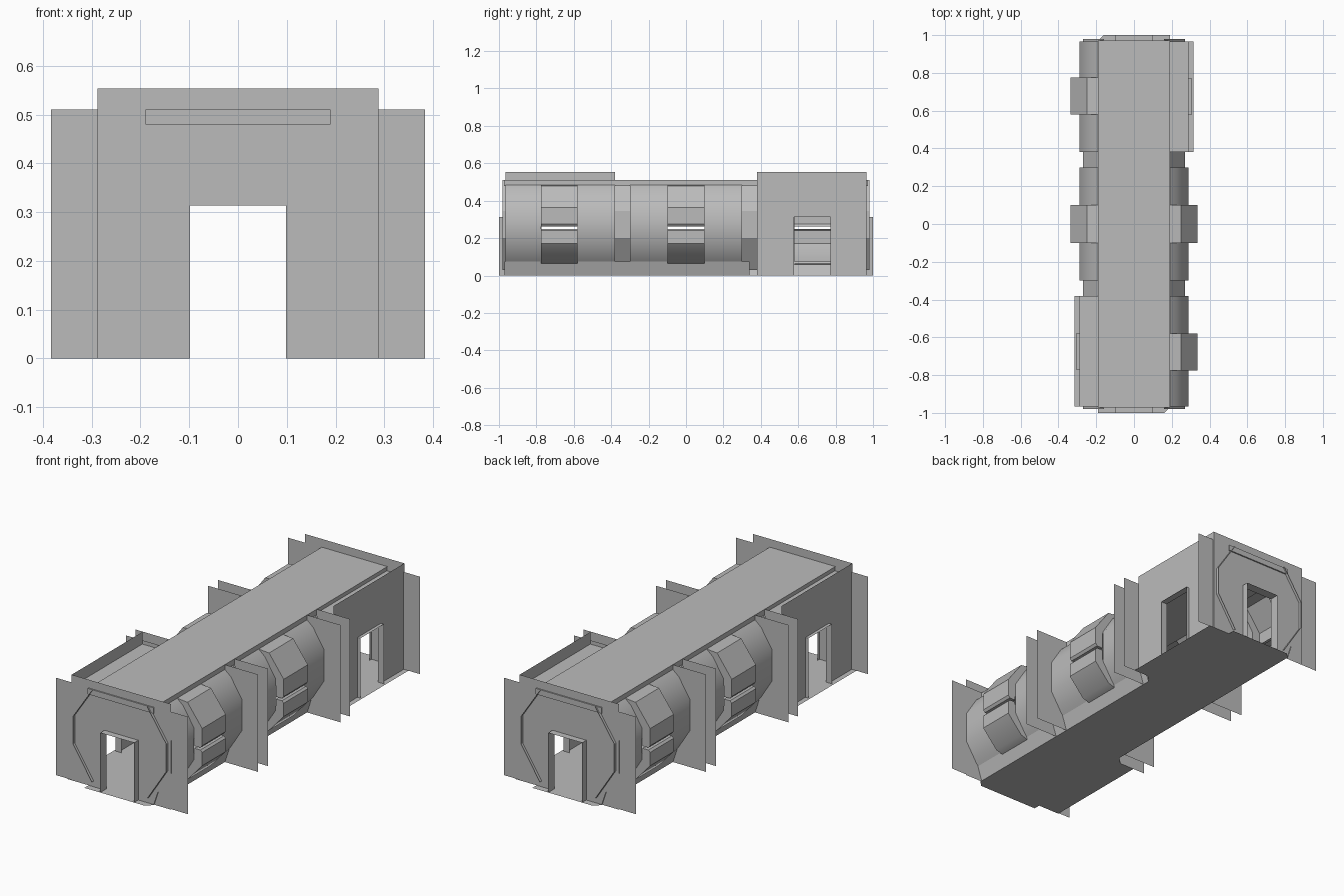
import bpy
import math

cube = bpy.data.objects.get("Cube")
if cube:
    bpy.data.objects.remove(cube, do_unlink=True)

grey = bpy.data.materials.new("plain grey")
grey.use_nodes = True
COLOUR = (0.5, 0.5, 0.5, 1)
grey.diffuse_color = COLOUR
grey.node_tree.nodes["Principled BSDF"].inputs["Base Color"].default_value = COLOUR

WALL, END, SPLIT, JOINT = 0.288, 0.965, 0.38, 0.30
DOOR, DOOR_TOP, ROOF, PARAPET = 0.098, 0.313, 0.51, 0.553


def make(name, verts, faces, smooth=False):
    mesh = bpy.data.meshes.new(name)
    mesh.from_pydata(verts, [], faces)
    mesh.materials.append(grey)
    obj = bpy.data.objects.new(name, mesh)
    bpy.context.collection.objects.link(obj)
    if smooth:
        bpy.ops.object.select_all(action="DESELECT")
        obj.select_set(True)
        bpy.context.view_layer.objects.active = obj
        bpy.ops.object.shade_smooth_by_angle(angle=math.radians(35))
    return obj


def flat(name, points, y, s=1):
    """Upright sheet across the corridor, s = -1 turns it half round."""
    return make(name, [(s * x, s * y, z) for x, z in points], [range(len(points))])


def shell(name, profile, y0, y1, s=1, closed=False, smooth=False):
    """Sweep an (x, z) profile along y."""
    n = len(profile)
    verts = [(s * x, s * y, z) for y in (y0, y1) for x, z in profile]
    faces = [(i, i + 1, n + i + 1, n + i) for i in range(n - 1)]
    if closed:
        faces += [(n - 1, 0, n, 2 * n - 1), tuple(range(n)), tuple(range(n, 2 * n))]
    return make(name, verts, faces, smooth)


# Cross-sections of the corridor's side
inner = [(0.16, ROOF), (0.27, 0.345), (0.27, 0.2), (0.16, 0.03)]
module = [(0.19, 0.485), (0.225, 0.455), (0.288, 0.355), (0.288, 0.19), (0.225, 0.09), (0.2, 0.06)]
upper_rib = [(0.19, 0.485), (0.25, 0.48), (0.335, 0.365), (0.335, 0.275), (0.325, 0.262), (0.29, 0.262)]
lower_rib = [(0.29, 0.25), (0.325, 0.25), (0.335, 0.24), (0.335, 0.17), (0.25, 0.075), (0.2, 0.06)]
bulkhead = [(0.19, ROOF), (0.383, ROOF), (0.383, 0), (0.16, 0), (0.16, 0.03),
            (0.27, 0.2), (0.27, 0.345), (0.19, 0.475)]

# Roof slab
shell("roof_slab", [(-0.19, 0.48), (0.19, 0.48), (0.19, ROOF), (-0.19, ROOF)],
      -0.972, 0.972, closed=True)

# Floor with door sills, the same after half a turn
half = [(0.16, -1), (0.19, -0.97), (0.19, 0.34), (0.23, SPLIT), (0.315, SPLIT),
        (0.315, END), (0.19, END), (0.19, 1)]
outline = half + [(-x, -y) for x, y in half]
make("floor", [(x, y, 0) for x, y in outline], [range(len(outline))])

for s, side in ((1, "left"), (-1, "right")):
    # Faceted corridor modules, each with a split rib
    for y0, y1, r0, r1 in ((-END, -SPLIT, -0.775, -0.58), (-JOINT, JOINT, -0.1, 0.1)):
        shell(f"{side}_module_front", module, y0, r0, s, smooth=True)
        shell(f"{side}_module_back", module, r1, y1, s, smooth=True)
        for rib in (upper_rib, lower_rib):
            shell(f"{side}_rib", rib, r0, r1, s, smooth=True)
            for y in (r0, r1):
                cap = rib + (module[2::-1] if rib is upper_rib else module[:2:-1])
                cap = list(dict.fromkeys(cap))
                if rib is lower_rib:
                    cap = list(dict.fromkeys(rib + [module[4], module[3]]))
                flat(f"{side}_rib_cap", cap, y, s)

    # Narrow joints between modules and rims at the ends
    for y0, y1 in ((-0.98, -0.955), (-SPLIT, -JOINT), (JOINT, SPLIT), (0.955, 0.98)):
        shell(f"{side}_joint", inner, y0, y1, s)

    # Sloping skirt under the modules
    shell(f"{side}_skirt", [(0.19, 0), (0.215, 0.075)], -0.97, 0.34, s)

    # Bulkhead sheets
    for y in (-0.96, -SPLIT, -JOINT, JOINT, SPLIT, 0.96):
        flat(f"{side}_bulkhead", bulkhead, y, s)

    # Side bay: wall with a doorway, door lining and sunken roof
    d0, d1 = 0.577, 0.772
    wall = [(SPLIT, 0), (d0, 0), (d0, DOOR_TOP), (d1, DOOR_TOP), (d1, 0),
            (END, 0), (END, PARAPET), (SPLIT, PARAPET)]
    make(f"{side}_bay_wall", [(s * WALL, s * y, z) for y, z in wall], [range(len(wall))])
    lining = [(d0, 0), (d0, DOOR_TOP), (d1, DOOR_TOP), (d1, 0)]
    make(f"{side}_door_lining",
         [(s * x, s * y, z) for x in (0.27, 0.305) for y, z in lining],
         [(i, i + 1, i + 5, i + 4) for i in range(3)])
    shell(f"{side}_bay_roof", [(0.18, 0.49), (WALL, 0.49)], SPLIT, END, s)

    # End plate with a doorway and its lining
    plate = [(-WALL, 0), (-DOOR, 0), (-DOOR, DOOR_TOP), (DOOR, DOOR_TOP), (DOOR, 0),
             (WALL, 0), (WALL, PARAPET), (-WALL, PARAPET)]
    end = "front" if s == 1 else "back"
    flat(f"{end}_plate", plate, -END, s)
    shell(f"{end}_door_lining", plate[1:5], -1, -0.95, s)
